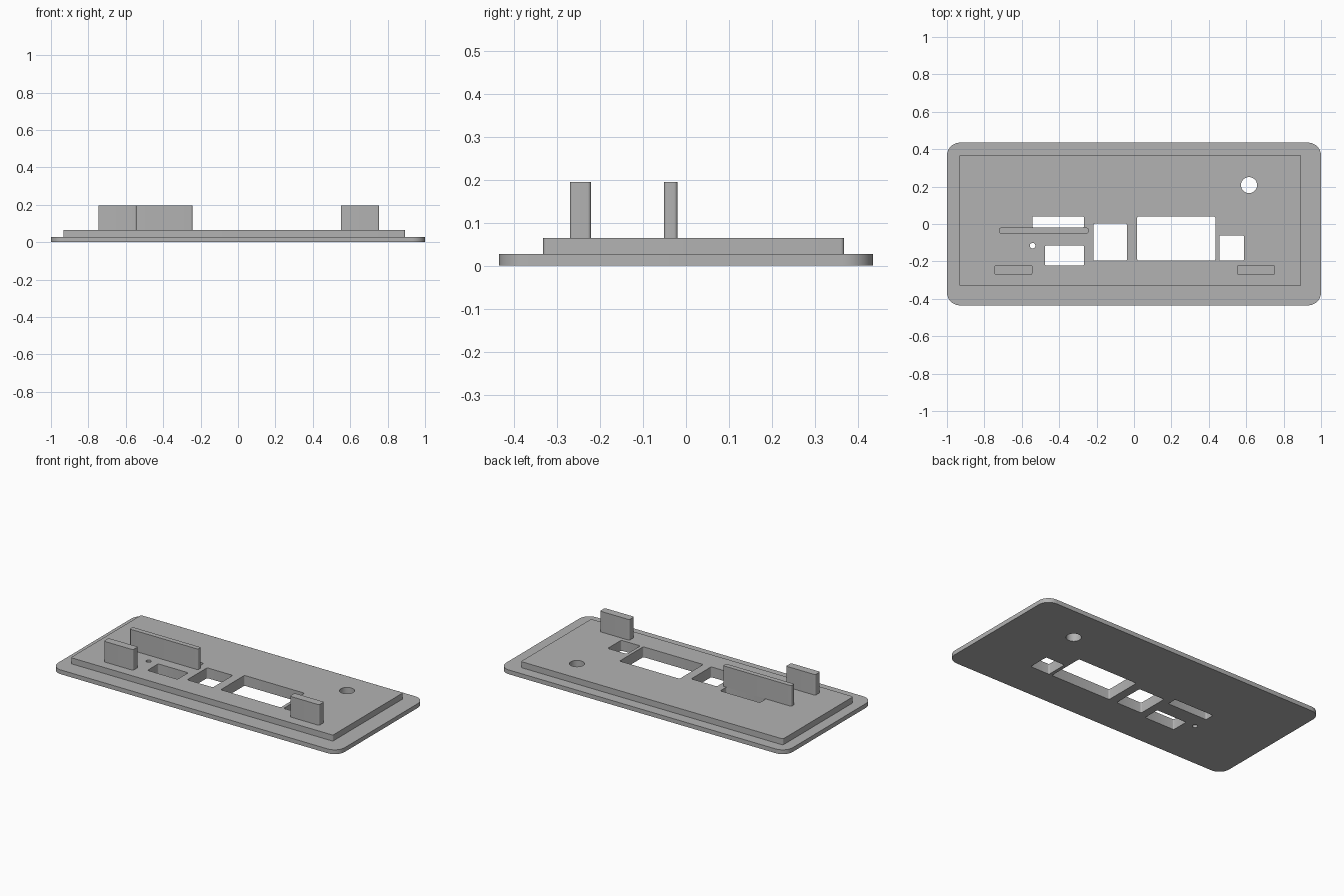
import bpy, bmesh, math

if "Cube" in bpy.data.objects:
    bpy.data.objects.remove(bpy.data.objects["Cube"])

grey = bpy.data.materials.new("mid_grey")
grey.diffuse_color = (0.45, 0.45, 0.45, 1)
grey.use_nodes = True
grey.node_tree.nodes["Principled BSDF"].inputs["Base Color"].default_value = grey.diffuse_color


def rounded_rect(x0, x1, y0, y1, r, steps=8):
    pts = []
    corners = ((x1 - r, y1 - r), (x0 + r, y1 - r), (x0 + r, y0 + r), (x1 - r, y0 + r))
    for i, (cx, cy) in enumerate(corners):
        for k in range(steps + 1):
            a = math.pi / 2 * (i + k / steps)
            pts.append((cx + r * math.cos(a), cy + r * math.sin(a)))
    return pts


def circle(cx, cy, r, n=40):
    return [(cx + r * math.cos(2 * math.pi * i / n),
             cy + r * math.sin(2 * math.pi * i / n)) for i in range(n)]


def slab(name, outline, z0, z1, holes=()):
    """Filled outline with holes, extruded from z0 to z1."""
    cu = bpy.data.curves.new(name, 'CURVE')
    cu.dimensions = '2D'
    cu.fill_mode = 'BOTH'
    cu.extrude = (z1 - z0) / 2
    for loop in (outline, *holes):
        sp = cu.splines.new('POLY')
        sp.points.add(len(loop) - 1)
        for p, (x, y) in zip(sp.points, loop):
            p.co = (x, y, 0, 1)
        sp.use_cyclic_u = True
    ob = bpy.data.objects.new(name, cu)
    bpy.context.collection.objects.link(ob)
    bpy.ops.object.select_all(action='DESELECT')
    ob.select_set(True)
    bpy.context.view_layer.objects.active = ob
    bpy.ops.object.convert(target='MESH')
    ob = bpy.context.object
    ob.name = name
    # Weld caps to walls and place at its height
    bm = bmesh.new()
    bm.from_mesh(ob.data)
    bmesh.ops.remove_doubles(bm, verts=bm.verts, dist=1e-5)
    bmesh.ops.translate(bm, verts=bm.verts, vec=(0, 0, (z0 + z1) / 2))
    bmesh.ops.recalc_face_normals(bm, faces=bm.faces)
    bm.to_mesh(ob.data)
    bm.free()
    ob.data.materials.clear()
    ob.data.materials.append(grey)
    bpy.ops.object.shade_smooth_by_angle(angle=math.radians(30))
    return ob


# Openings passing through both plates
openings = [rounded_rect(*b, 0.008, 4) for b in (
    (-0.543, -0.267, -0.02, 0.04),     # narrow slot
    (-0.476, -0.267, -0.222, -0.115),  # small port
    (-0.217, -0.038, -0.196, 0.002),   # square port
    (0.017, 0.435, -0.196, 0.04),      # large port
    (0.456, 0.589, -0.196, -0.062),    # small square port
)]
openings += [circle(0.615, 0.208, 0.043), circle(-0.542, -0.116, 0.015, 24)]

# Plates
slab("base_plate", rounded_rect(-1, 1, -0.435, 0.435, 0.07, 12), 0, 0.027, openings)
slab("raised_plate", rounded_rect(-0.934, 0.894, -0.332, 0.368, 0.009), 0.027, 0.065, openings)

# Upright tabs
for name, box in (("left_tab", (-0.747, -0.543, -0.27, -0.221)),
                  ("right_tab", (0.55, 0.755, -0.27, -0.221)),
                  ("long_tab", (-0.72, -0.244, -0.051, -0.02))):
    slab(name, rounded_rect(*box, 0.008), 0.065, 0.195)
